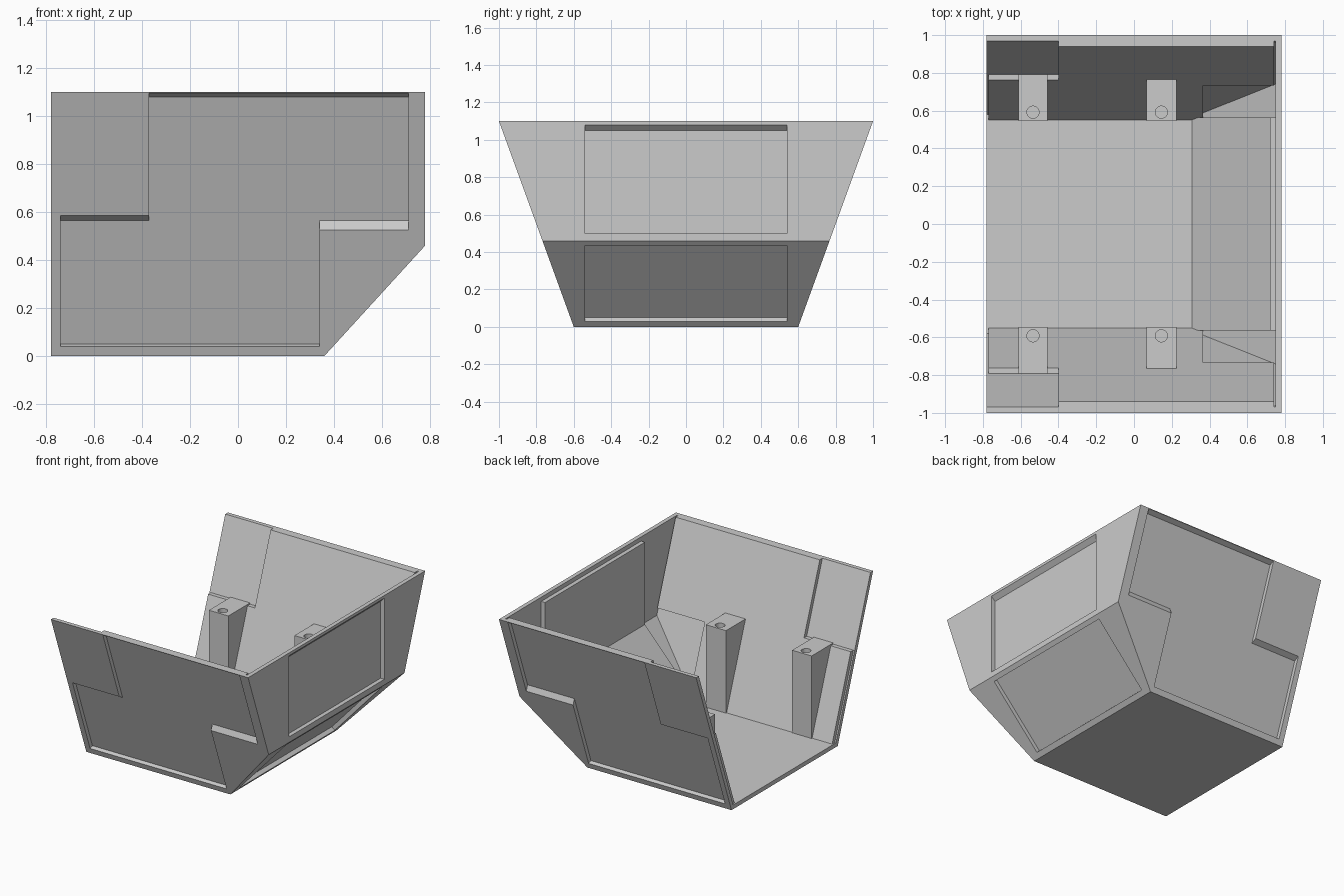
import bpy, bmesh
from mathutils import Vector

if "Cube" in bpy.data.objects:
    bpy.data.objects.remove(bpy.data.objects["Cube"])

grey = bpy.data.materials.new("light_grey")
grey.use_nodes = True
grey.diffuse_color = (0.6, 0.6, 0.6, 1)
grey.node_tree.nodes["Principled BSDF"].inputs["Base Color"].default_value = (0.6, 0.6, 0.6, 1)


def flare(offset, side=1):
    """Sideways position of the sloping wall, moved inward by offset."""
    return lambda z: side * (0.6 + z * 0.4 / 1.1 - offset)


def flat(y):
    return lambda z: y


def prism(name, outline_a, y_a, y_b, outline_b=None):
    """Solid between two x-z outlines whose y follows a function of z."""
    bm = bmesh.new()
    a = [bm.verts.new((x, y_a(z), z)) for x, z in outline_a]
    b = [bm.verts.new((x, y_b(z), z)) for x, z in outline_b or outline_a]
    bm.faces.new(a)
    bm.faces.new(b[::-1])
    for i in range(len(a)):
        j = (i + 1) % len(a)
        bm.faces.new((a[j], a[i], b[i], b[j]))
    bmesh.ops.recalc_face_normals(bm, faces=bm.faces)
    mesh = bpy.data.meshes.new(name)
    bm.to_mesh(mesh)
    bm.free()
    mesh.materials.append(grey)
    obj = bpy.data.objects.new(name, mesh)
    bpy.context.collection.objects.link(obj)
    return obj


def cut(target, cutter):
    """Subtract the cutter, apply the result and remove the cutter."""
    mod = target.modifiers.new("cut", 'BOOLEAN')
    mod.operation = 'DIFFERENCE'
    mod.solver = 'EXACT'
    mod.object = cutter
    bpy.context.view_layer.update()
    graph = bpy.context.evaluated_depsgraph_get()
    mesh = bpy.data.meshes.new_from_object(target.evaluated_get(graph))
    target.modifiers.clear()
    target.data = mesh
    bpy.data.objects.remove(cutter)


def stepped(x0, x1, x2, x3, bottom, low, high, top):
    """Z-shaped panel outline."""
    return [(x0, bottom), (x0, low), (x1, low), (x1, top),
            (x3, top), (x3, high), (x2, high), (x2, bottom)]


# Cavity, with the backs of the panels left standing inside it
cavity = prism("cavity", [(-1, 0.03), (0.347, 0.03), (0.75, 0.471), (0.75, 1.4), (-1, 1.4)],
               flare(0.03, -1), flare(0.03))
panel_back = stepped(-0.77, -0.4, 0.365, 0.74, -0.1, 0.61, 0.53, 1.6)
for side in (-1, 1):
    cut(cavity, prism("side_back", panel_back, flare(0.06, side), flare(-0.1, side)))
cut(cavity, prism("end_back", [(0.28, 0), (0.307, 0.03), (0.72, 0.482), (0.72, 1.07),
                               (0.9, 1.07), (0.9, 0)], flat(-0.565), flat(0.565)))

# Open tray with flared sides and a sloped end
hull = prism("hull", [(-0.78, 0), (0.36, 0), (0.78, 0.46), (0.78, 1.1), (-0.78, 1.1)],
             flare(0, -1), flare(0))
cut(hull, cavity)

# Stepped recesses on both sides
outer = stepped(-0.74, -0.37, 0.34, 0.71, 0.04, 0.585, 0.525, 1.096)
inner = stepped(-0.74, -0.37, 0.34, 0.71, 0.05, 0.565, 0.565, 1.08)
beyond = [(2 * xo - xi, 2 * zo - zi) for (xo, zo), (xi, zi) in zip(outer, inner)]
for side in (-1, 1):
    cut(hull, prism("side_recess", inner, flare(0.03, side), flare(-0.03, side), beyond))

# Recesses on the upright and sloped parts of the end
cut(hull, prism("upper_recess", [(0.75, 0.5), (0.75, 1.05), (0.81, 1.11), (0.81, 0.5)],
                flat(-0.54), flat(0.54)))
low, high = Vector((0.387, 0.03)), Vector((0.757, 0.435))
step = Vector((0.738, -0.674)) * 0.03
cut(hull, prism("lower_recess", [low - step, high - step, high + step, low + step],
                flat(-0.54), flat(0.54)))

# Mounting posts with screw holes
for side, side_name in ((1, "back"), (-1, "front")):
    for x, half, name in ((-0.535, 0.077, "outer"), (0.145, 0.08, "inner")):
        block = [(x - half, 0.015), (x + half, 0.015), (x + half, 0.62), (x - half, 0.62)]
        post = prism(f"{side_name}_{name}_post", block, flat(side * 0.545), flare(0.035, side))
        bpy.ops.mesh.primitive_cylinder_add(vertices=32, radius=0.032, depth=0.4,
                                            location=(x, side * 0.592, 0.62))
        cut(post, bpy.context.object)
